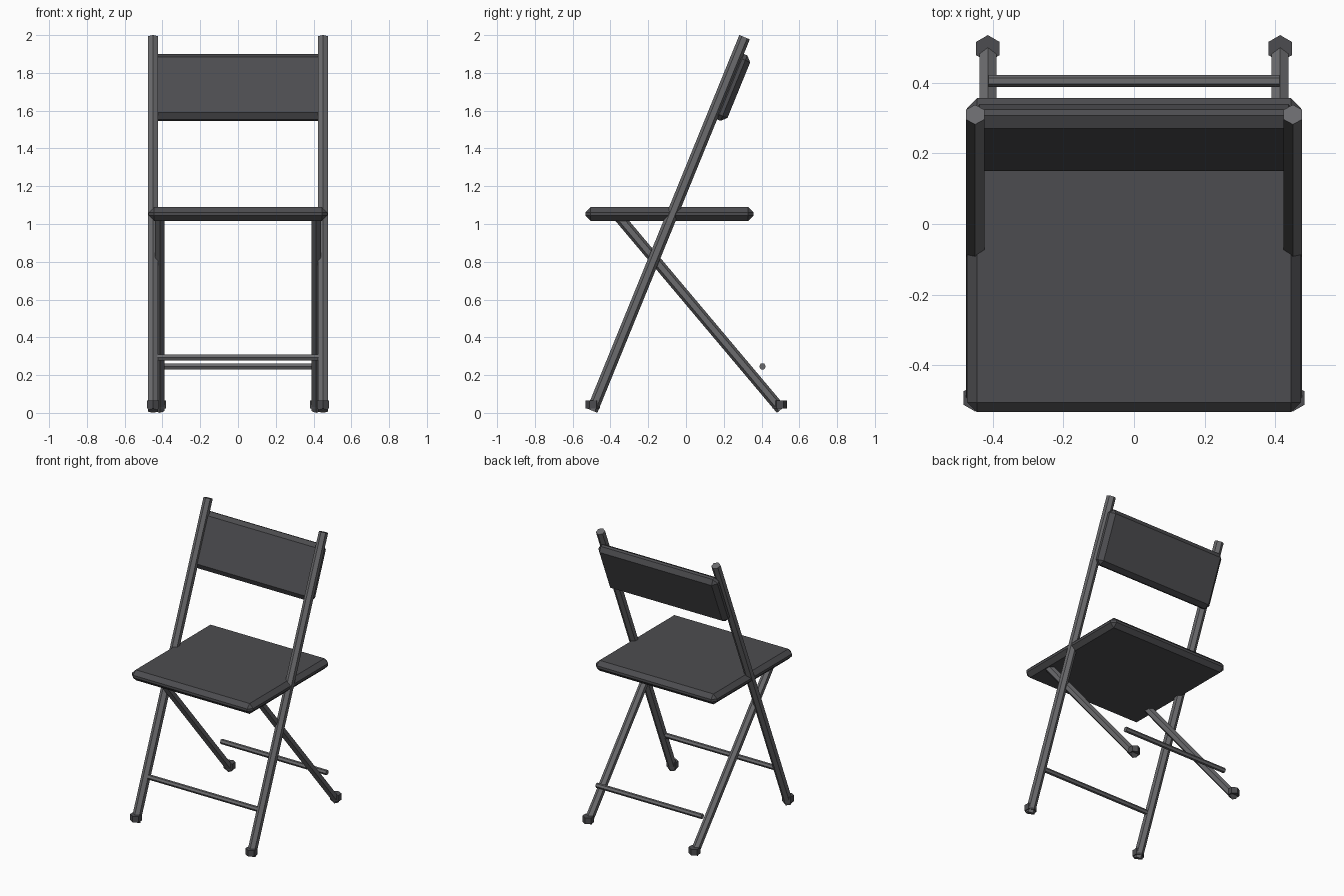
import bpy
from math import atan2, pi
from mathutils import Vector

cube = bpy.data.objects.get("Cube")
if cube:
    bpy.data.objects.remove(cube, do_unlink=True)


def make_material(name, colour):
    mat = bpy.data.materials.new(name)
    mat.use_nodes = True
    mat.diffuse_color = colour
    mat.node_tree.nodes["Principled BSDF"].inputs["Base Color"].default_value = colour
    return mat


frame_grey = make_material("frame grey", (0.145, 0.145, 0.153, 1))
pad_grey = make_material("dark pad grey", (0.073, 0.073, 0.079, 1))


def finish(name, mat):
    obj = bpy.context.object
    obj.name = name
    obj.data.materials.append(mat)
    return obj


def leg(name, x, bottom, top, radius):
    """Six-sided tube between two (y, z) points."""
    a, b = Vector((x, *bottom)), Vector((x, *top))
    d = b - a
    bpy.ops.mesh.primitive_cylinder_add(
        vertices=6, radius=radius, depth=d.length,
        location=(a + b) / 2, rotation=(atan2(-d.y, d.z), 0, 0))
    finish(name, frame_grey)


def foot(name, x, y):
    bpy.ops.mesh.primitive_cylinder_add(
        vertices=6, radius=0.038, depth=0.043, location=(x, y, 0.044))
    finish(name, pad_grey)


def rung(name, y, z, half_length):
    bpy.ops.mesh.primitive_cylinder_add(
        vertices=6, radius=0.0175, depth=2 * half_length,
        location=(0, y, z), rotation=(0, pi / 2, 0))
    finish(name, frame_grey)


def pad(name, size, location, tilt=0):
    """Box with a single chamfer on every edge."""
    bpy.ops.mesh.primitive_cube_add(size=1, location=location, rotation=(tilt, 0, 0))
    obj = finish(name, pad_grey)
    obj.scale = size
    bpy.ops.object.transform_apply(location=False, rotation=False, scale=True)
    bevel = obj.modifiers.new("chamfer", "BEVEL")
    bevel.width = 0.028
    bevel.segments = 1


# Crossing legs with their feet
post_bottom, post_top = (-0.497, 0.012), (0.31, 1.989)
for side, sign in (("left", 1), ("right", -1)):
    leg(f"{side}_front_leg_and_back_post", sign * 0.45, post_bottom, post_top, 0.03)
    leg(f"{side}_rear_leg", sign * 0.414, (0.503, 0.018), (-0.357, 1.04), 0.028)
    foot(f"{side}_front_foot", sign * 0.45, -0.493)
    foot(f"{side}_rear_foot", sign * 0.414, 0.497)

# Cross rungs
rung("front_rung", -0.384, 0.293, 0.44)
rung("rear_rung", 0.405, 0.246, 0.412)

# Seat and leaning backrest
lean = atan2(post_bottom[0] - post_top[0], post_top[1] - post_bottom[1])
pad("seat", (0.945, 0.89, 0.073), (0, -0.088, 1.053))
pad("backrest", (0.93, 0.075, 0.374), (0, 0.245, 1.723), lean)
